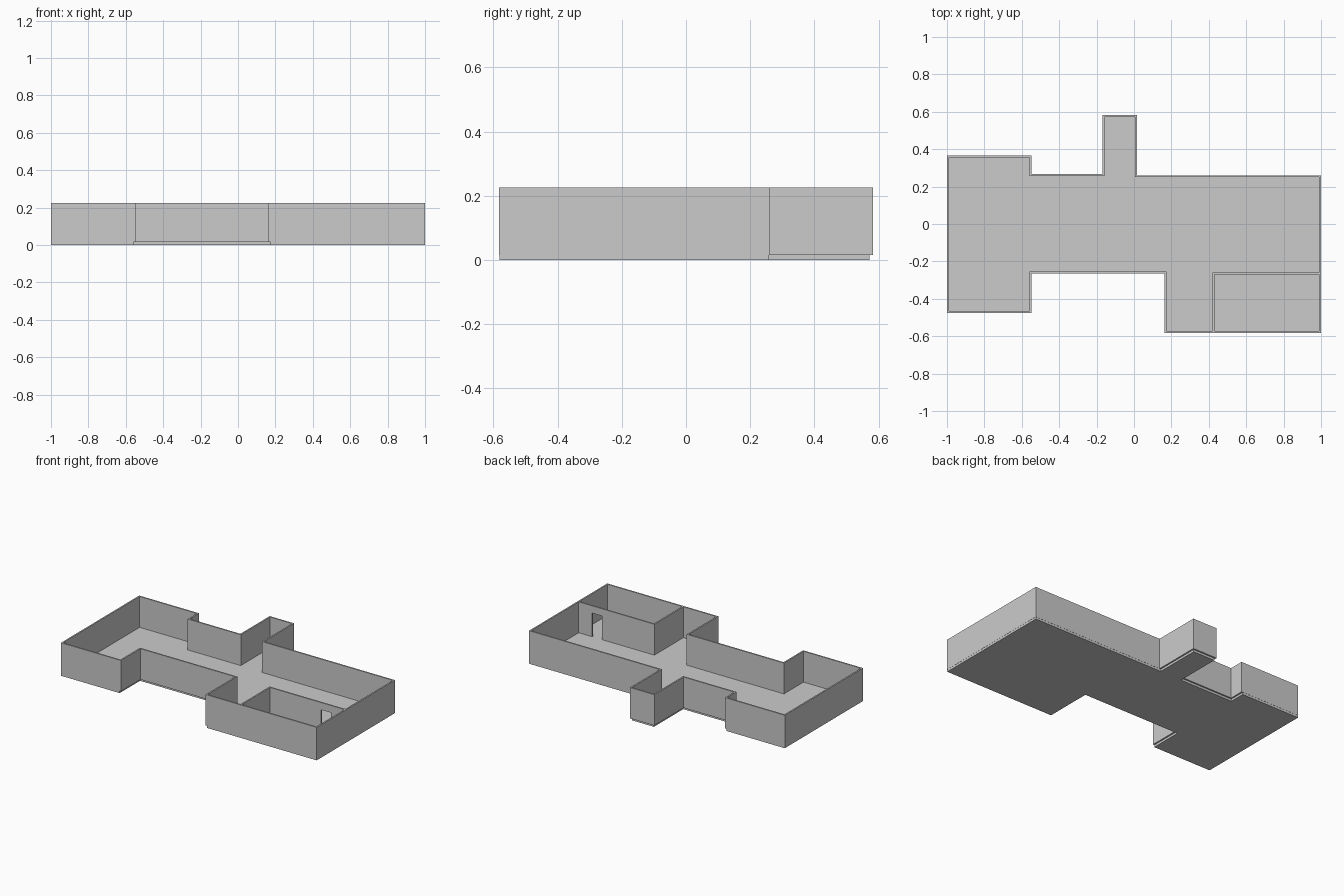
import bpy, bmesh
from mathutils import Vector

if "Cube" in bpy.data.objects:
    bpy.data.objects.remove(bpy.data.objects["Cube"])

H, SLAB, T = 0.225, 0.015, 0.01

# Outer wall corners, counter-clockwise from the front left
OUTLINE = [(-1, -0.475), (-0.549, -0.475), (-0.549, -0.265), (0.163, -0.265),
           (0.163, -0.582), (1, -0.582), (1, 0.26), (0.015, 0.26),
           (0.015, 0.582), (-0.169, 0.582), (-0.169, 0.267),
           (-0.549, 0.267), (-0.549, 0.366), (-1, 0.366)]
# Edges (by first corner) where the walls overhang the floor slab
OVERHANG = {1, 2, 3, 7, 8, 9, 10, 11}


def inset(points, amounts):
    """Move every axis-aligned edge inwards by its own amount."""
    n, out = len(points), []
    for i in range(n):
        p = Vector(points[i])
        for j in (i - 1, i):
            d = (Vector(points[(j + 1) % n]) - Vector(points[j])).normalized()
            p += Vector((-d.y, d.x)) * amounts[j % n]
        out.append(p)
    return out


def finish(name, bm):
    bmesh.ops.recalc_face_normals(bm, faces=bm.faces)
    mesh = bpy.data.meshes.new(name)
    bm.to_mesh(mesh)
    bm.free()
    ob = bpy.data.objects.new(name, mesh)
    bpy.context.collection.objects.link(ob)
    return ob


def extrude(bm, faces, depth):
    ret = bmesh.ops.extrude_face_region(bm, geom=faces)
    verts = [v for v in ret["geom"] if isinstance(v, bmesh.types.BMVert)]
    bmesh.ops.translate(bm, verts=verts, vec=depth)


def prism(name, points, depth):
    bm = bmesh.new()
    face = bm.faces.new([bm.verts.new(p) for p in points])
    extrude(bm, [face], depth)
    return finish(name, bm)


# Floor slab
n = len(OUTLINE)
floor = inset(OUTLINE, [T if i in OVERHANG else 0.001 for i in range(n)])
floor_points = [(p.x, p.y, 0) for p in floor]
prism("floor_slab", floor_points, (0, 0, SLAB))

# Outer walls as one closed ring
bm = bmesh.new()
outer = [bm.verts.new((x, y, SLAB)) for x, y in OUTLINE]
inner = [bm.verts.new((p.x, p.y, SLAB)) for p in inset(OUTLINE, [T] * n)]
ring = [bm.faces.new((outer[i], outer[(i + 1) % n], inner[(i + 1) % n], inner[i]))
        for i in range(n)]
extrude(bm, ring, (0, 0, H - SLAB))
finish("outer_walls", bm)

# Side wall of the inner room
X, Y = 0.42, -0.26
prism("room_side_wall", [(X, -0.572, SLAB), (X + T, -0.572, SLAB),
                         (X + T, Y - T, SLAB), (X, Y - T, SLAB)], (0, 0, H - SLAB))

# Back wall of the inner room, its profile notched by the doorway
D0, D1, DOOR = 0.815, 0.888, 0.176
profile = [(X, SLAB), (D0, SLAB), (D0, DOOR), (D1, DOOR), (D1, SLAB),
           (0.99, SLAB), (0.99, H), (X, H)]
prism("room_door_wall", [(x, Y, z) for x, z in profile], (0, -T, 0))
